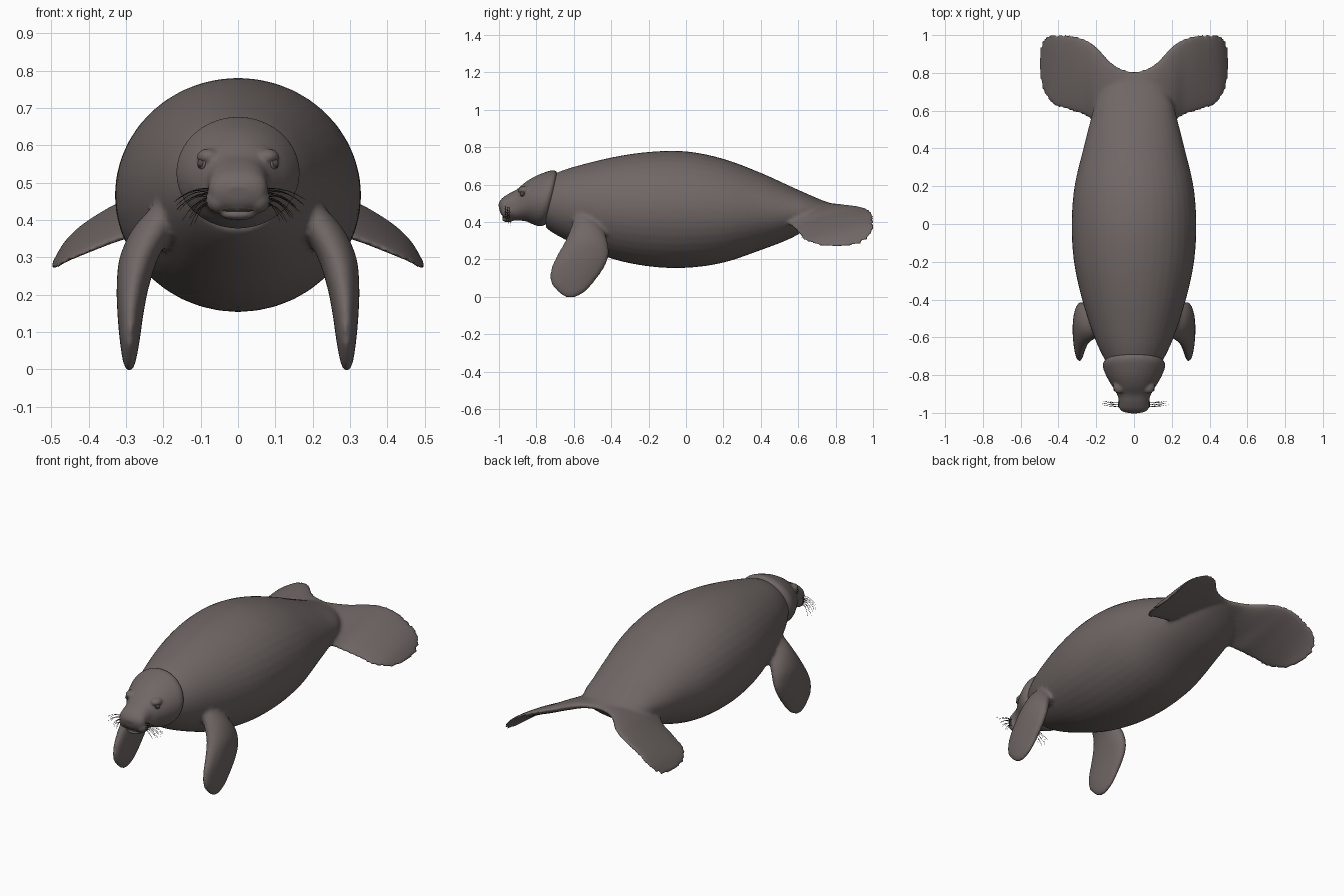
import bpy, bmesh, math, random
from mathutils import Vector

if "Cube" in bpy.data.objects:
    bpy.data.objects.remove(bpy.data.objects["Cube"])

random.seed(4)


def material(name, rgb):
    m = bpy.data.materials.new(name)
    m.diffuse_color = (*rgb, 1)
    m.use_nodes = True
    m.node_tree.nodes["Principled BSDF"].inputs["Base Color"].default_value = m.diffuse_color
    return m


SKIN = material("grey brown skin", (0.162, 0.136, 0.131))
EYE = material("dark eye", (0.085, 0.072, 0.070))
HAIR = material("dark whisker", (0.03, 0.026, 0.026))


def refine(rows, n=4):
    """Catmull-Rom interpolation of a list of station tuples."""
    out = []
    for i in range(len(rows) - 1):
        p = [rows[max(i - 1, 0)], rows[i], rows[i + 1], rows[min(i + 2, len(rows) - 1)]]
        for k in range(n):
            t = k / n
            out.append(tuple(0.5 * (2 * b + (c - a) * t + (2 * a - 5 * b + 4 * c - d) * t * t
                                    + (3 * b - a - 3 * c + d) * t ** 3) for a, b, c, d in zip(*p)))
    return out + [rows[-1]]


def loft(bm, rows, point, seg=40):
    """Closed tube through all stations; point(row, cos, sin) gives a position."""
    rings = []
    for r in rows:
        rings.append([bm.verts.new(point(r, math.cos(a), math.sin(a)))
                      for a in (2 * math.pi * i / seg for i in range(seg))])
    for a, b in zip(rings, rings[1:]):
        for i in range(seg):
            j = (i + 1) % seg
            bm.faces.new((a[i], a[j], b[j], b[i]))
    bm.faces.new(rings[0])
    bm.faces.new(rings[-1])


def finish(bm, name, mat):
    bmesh.ops.recalc_face_normals(bm, faces=bm.faces)
    me = bpy.data.meshes.new(name)
    bm.to_mesh(me)
    bm.free()
    me.materials.append(mat)
    for p in me.polygons:
        p.use_smooth = True
    ob = bpy.data.objects.new(name, me)
    bpy.context.collection.objects.link(ob)
    return ob


def fuse(ob, voxel, rounds):
    """Merge overlapping shells into one smooth skin."""
    r = ob.modifiers.new("fuse", 'REMESH')
    r.mode = 'VOXEL'
    r.voxel_size = voxel
    r.use_smooth_shade = True
    s = ob.modifiers.new("soften", 'SMOOTH')
    s.factor = 0.5
    s.iterations = rounds


# Trunk: y, half width, bottom z, top z
trunk = refine([(-0.75, 0.135, 0.37, 0.635), (-0.70, 0.165, 0.335, 0.66), (-0.60, 0.21, 0.285, 0.695),
                (-0.40, 0.275, 0.205, 0.745), (-0.20, 0.318, 0.163, 0.775), (0, 0.33, 0.155, 0.778),
                (0.20, 0.315, 0.183, 0.738), (0.40, 0.268, 0.25, 0.663), (0.55, 0.23, 0.308, 0.595),
                (0.65, 0.20, 0.365, 0.55), (0.74, 0.13, 0.43, 0.512), (0.80, 0.05, 0.475, 0.495)])
body = bmesh.new()
loft(body, trunk, lambda r, c, s: (r[1] * c, r[0], (r[2] + r[3]) / 2 + (r[3] - r[2]) / 2 * s))

# Tail fluke, lofted across its span: x, front y, back y, front z, back z, half thickness
half = refine([(0, 0.50, 0.805, 0.45, 0.485, 0.03), (0.10, 0.50, 0.84, 0.43, 0.485, 0.03),
               (0.20, 0.53, 0.94, 0.40, 0.475, 0.03), (0.26, 0.572, 0.98, 0.37, 0.462, 0.027),
               (0.33, 0.595, 1.002, 0.345, 0.437, 0.023), (0.41, 0.62, 1.004, 0.312, 0.39, 0.018),
               (0.46, 0.66, 1.0, 0.29, 0.345, 0.014), (0.492, 0.74, 0.955, 0.27, 0.295, 0.010),
               (0.504, 0.82, 0.88, 0.263, 0.268, 0.006)])
fluke = [(-r[0], *r[1:]) for r in reversed(half[1:])] + half


def fluke_point(r, c, s):
    x, y0, y1, z0, z1, t = r
    return (x, (y0 + y1) / 2 + (y1 - y0) / 2 * c, (z0 + z1) / 2 + (z1 - z0) / 2 * c + t * s)


loft(body, fluke, fluke_point)

# Front flippers: z, centre x, half thickness, front y, back y
paddle = refine([(0.45, 0.18, 0.035, -0.59, -0.51), (0.38, 0.225, 0.055, -0.612, -0.455),
                 (0.30, 0.265, 0.052, -0.645, -0.42), (0.22, 0.282, 0.043, -0.69, -0.413),
                 (0.15, 0.288, 0.035, -0.722, -0.44), (0.08, 0.290, 0.027, -0.725, -0.49),
                 (0.025, 0.291, 0.018, -0.685, -0.54), (-0.003, 0.291, 0.009, -0.645, -0.59)])
for side in (-1, 1):
    loft(body, paddle, lambda r, c, s: (side * (r[1] + r[2] * s),
                                        (r[3] + r[4]) / 2 + (r[4] - r[3]) / 2 * c, r[0]))
fuse(finish(body, "body_with_fluke_and_flippers", SKIN), 0.011, 5)


# Head: top y, bottom y, half width, bottom z, top z, squareness
skull = refine([(-0.685, -0.74, 0.135, 0.395, 0.645, 1), (-0.695, -0.765, 0.16, 0.38, 0.672, 1),
                (-0.72, -0.79, 0.165, 0.378, 0.676, 1), (-0.76, -0.82, 0.153, 0.388, 0.664, 1),
                (-0.81, -0.85, 0.133, 0.402, 0.643, 1), (-0.86, -0.88, 0.108, 0.407, 0.612, 0.95),
                (-0.905, -0.915, 0.086, 0.408, 0.574, 0.85), (-0.945, -0.94, 0.080, 0.412, 0.553, 0.8),
                (-0.98, -0.965, 0.078, 0.422, 0.53, 0.8), (-0.997, -0.985, 0.062, 0.437, 0.508, 0.85),
                (-1.003, -0.995, 0.03, 0.455, 0.49, 1)])


def power(v, e):
    return math.copysign(abs(v) ** e, v)


def skull_point(r, c, s):
    y0, y1, w, z0, z1, e = r
    c, s = power(c, e), power(s, e)
    return (w * c, (y0 + y1) / 2 + (y0 - y1) / 2 * s, (z0 + z1) / 2 + (z1 - z0) / 2 * s)


def ball(bm, pos, size):
    geo = bmesh.ops.create_uvsphere(bm, u_segments=20, v_segments=12, radius=1)
    for v in geo["verts"]:
        v.co = Vector([p + c * s for p, c, s in zip(pos, v.co, size)])


head = bmesh.new()
loft(head, skull, skull_point)
# Whisker pads, brows and lower lip swell out of the head
for side in (-1, 1):
    ball(head, (side * 0.054, -0.953, 0.455), (0.033, 0.035, 0.036))
    ball(head, (side * 0.078, -0.862, 0.570), (0.032, 0.036, 0.022))
ball(head, (0, -0.952, 0.415), (0.047, 0.032, 0.016))
fuse(finish(head, "head", SKIN), 0.006, 4)

# Eyes with a lid ring
for side, label in ((-1, "left"), (1, "right")):
    centre = Vector((side * 0.097, -0.875, 0.552))
    bm = bmesh.new()
    ball(bm, centre, (0.012, 0.012, 0.012))
    finish(bm, label + "_eye", EYE)
    bpy.ops.mesh.primitive_torus_add(
        location=centre, major_radius=0.012, minor_radius=0.004, major_segments=20, minor_segments=8,
        rotation=Vector((side * 0.8, -0.6, 0.1)).to_track_quat('Z', 'Y').to_euler())
    lid = bpy.context.object
    lid.name = label + "_eyelid"
    lid.data.materials.append(SKIN)
    bpy.ops.object.shade_smooth()

# Nostrils and mouth line
bm = bmesh.new()
for side in (-1, 1):
    ball(bm, (side * 0.026, -0.988, 0.508), (0.007, 0.007, 0.004))
finish(bm, "nostrils", EYE)
bm = bmesh.new()
ball(bm, (0, -0.974, 0.426), (0.042, 0.009, 0.004))
finish(bm, "mouth_line", EYE)

# Whiskers: drooping tapered hairs on both sides
cu = bpy.data.curves.new("whiskers", 'CURVE')
cu.dimensions = '3D'
cu.bevel_depth = 0.0016
cu.bevel_resolution = 0
cu.materials.append(HAIR)
for side in (-1, 1):
    for i in range(12):
        t = i / 11
        x, z = 0.065 + 0.015 * (i % 3) / 2, 0.483 - 0.045 * t
        reach = 0.11 - 0.065 * t + random.uniform(-0.015, 0.01)
        drop = 0.035 + 0.015 * t + random.uniform(-0.008, 0.008)
        y = -0.965 + 0.01 * (i % 3)
        sp = cu.splines.new('POLY')
        sp.points.add(5)
        for k, p in enumerate(sp.points):
            u = k / 5
            p.co = (side * (x + reach * u), y + 0.02 * u * u - 0.012 * u,
                    z + 0.02 * u - (drop + 0.02) * u * u, 1)
            p.radius = 1 - 0.7 * u
bpy.context.collection.objects.link(bpy.data.objects.new("whiskers", cu))
